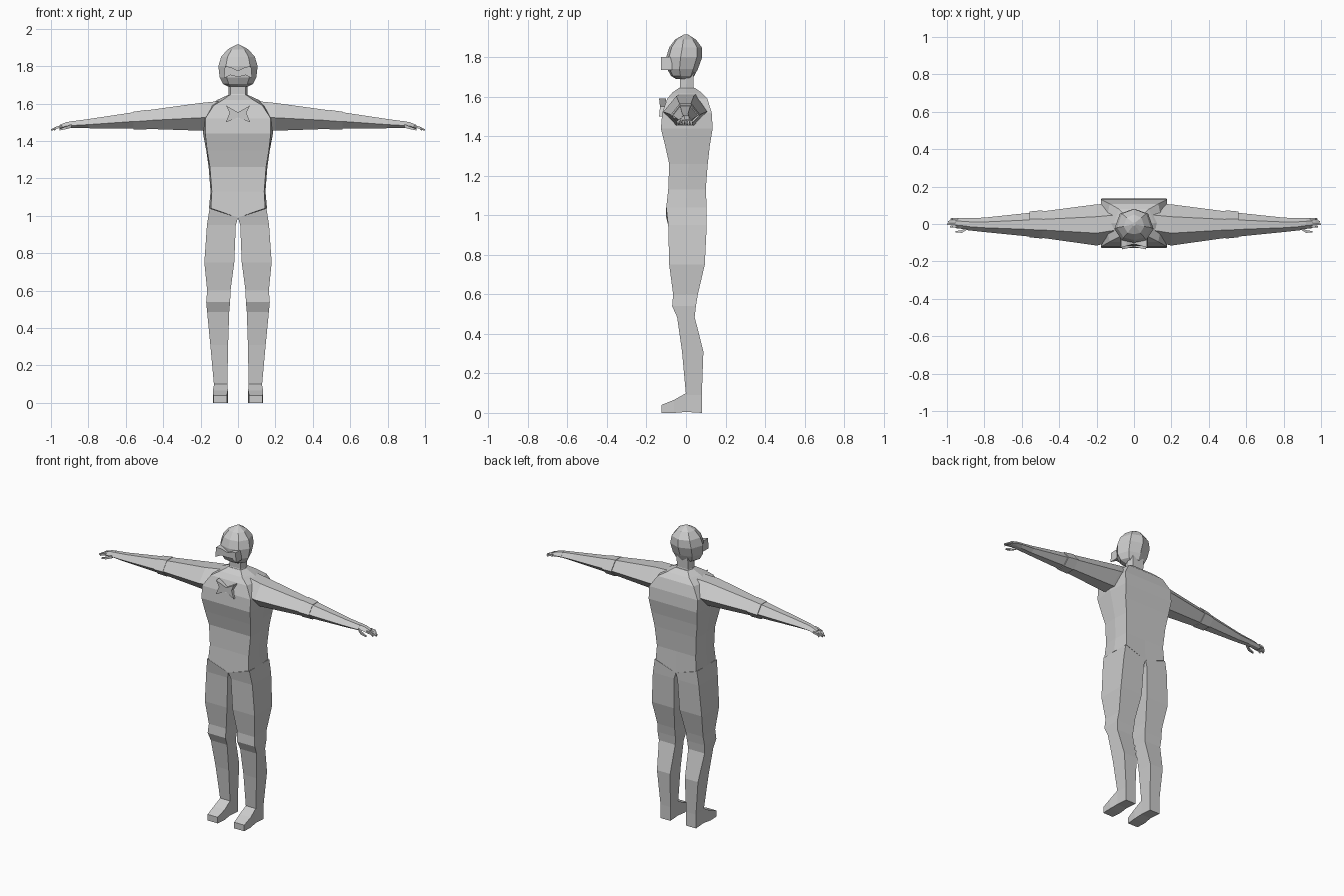
import bpy, bmesh

cube = bpy.data.objects.get("Cube")
if cube:
    bpy.data.objects.remove(cube)

grey = bpy.data.materials.new("plain grey")
grey.use_nodes = True
grey.diffuse_color = (0.6, 0.6, 0.6, 1)
grey.node_tree.nodes["Principled BSDF"].inputs["Base Color"].default_value = (0.6, 0.6, 0.6, 1)


def loft(name, rings, mirrored=False):
    """Skin a row of equal rings, cap both ends, optionally mirror across x."""
    bm = bmesh.new()
    loops = [[bm.verts.new(p) for p in ring] for ring in rings]
    n = len(loops[0])
    for a, b in zip(loops, loops[1:]):
        for i in range(n):
            j = (i + 1) % n
            bm.faces.new((a[i], a[j], b[j], b[i]))
    bm.faces.new(loops[0])
    bm.faces.new(loops[-1])
    bmesh.ops.recalc_face_normals(bm, faces=bm.faces)
    mesh = bpy.data.meshes.new(name)
    bm.to_mesh(mesh)
    bm.free()
    mesh.materials.append(grey)
    obj = bpy.data.objects.new(name, mesh)
    bpy.context.collection.objects.link(obj)
    if mirrored:
        obj.modifiers.new("mirror", "MIRROR").use_mirror_merge = False
    return obj


def body_ring(z, w, side, front, back, drop=0):
    """Eight points: flat front and back, slightly bulging sides."""
    mid = (front + back) / 2
    return [(0, front, z - drop), (w, front, z), (side, mid, z), (w, back, z),
            (0, back, z - drop), (-w, back, z), (-side, mid, z), (-w, front, z)]


def head_ring(z, w, front, back):
    mid = (front + back) / 2
    d = (back - front) / 2
    return [(0, front, z), (w * .62, mid - d * .85, z), (w, mid - d * .2, z),
            (w * .72, mid + d * .7, z), (0, back, z), (-w * .72, mid + d * .7, z),
            (-w, mid - d * .2, z), (-w * .62, mid - d * .85, z)]


def arm_ring(x, top, bottom, front, back):
    d = (back - front) * .3
    mid = (top + bottom) / 2 - .005
    return [(x, front, mid), (x, front + d, top), (x, back - d, top),
            (x, back, mid), (x, back - d, bottom), (x, front + d, bottom)]


def finger_ring(x, y, z, r):
    return [(x, y - r, z - r), (x, y + r, z - r), (x, y + r, z + r), (x, y - r, z + r)]


# Torso, with a V-shaped lower edge
loft("torso", [body_ring(*r) for r in (
    (1.04, .145, .155, -.10, .105, .05), (1.13, .14, .147, -.09, .10),
    (1.26, .15, .157, -.085, .11), (1.35, .165, .17, -.105, .12),
    (1.44, .175, .187, -.127, .135), (1.52, .175, .187, -.12, .13),
    (1.59, .13, .15, -.095, .108), (1.62, .08, .11, -.07, .08),
    (1.645, .045, .055, -.035, .045))])

# Neck and head
loft("neck", [body_ring(*r) for r in (
    (1.61, .05, .065, -.05, .06), (1.65, .04, .05, -.03, .037), (1.73, .04, .05, -.03, .04))])
loft("head", [head_ring(*r) for r in (
    (1.69, .05, -.05, .03), (1.705, .08, -.075, .042), (1.74, .098, -.095, .06),
    (1.80, .105, -.10, .082), (1.85, .09, -.085, .08), (1.89, .055, -.055, .05),
    (1.915, .008, -.01, .01))])

# Arms
loft("arm", [arm_ring(*r) for r in (
    (.08, 1.615, 1.46, -.09, .11), (.2, 1.603, 1.455, -.115, .105),
    (.5, 1.562, 1.465, -.073, .066), (.8, 1.517, 1.468, -.043, .034),
    (.89, 1.505, 1.47, -.033, .031))], True)
loft("elbow_cuff", [arm_ring(*r) for r in (
    (.49, 1.566, 1.46, -.078, .073), (.56, 1.556, 1.46, -.071, .067))], True)

# Hands
loft("palm", [arm_ring(*r) for r in (
    (.88, 1.507, 1.47, -.033, .031), (.92, 1.50, 1.468, -.026, .032),
    (.955, 1.485, 1.463, -.022, .032))], True)
for i, tip in enumerate((.985, 1.0, .995, .98)):
    y = -.014 + i * .0135
    loft(f"finger_{i + 1}", [finger_ring(.94, y, 1.477, .006),
                             finger_ring(.97, y, 1.472, .006),
                             finger_ring(tip, y, 1.459, .004)], True)
loft("thumb", [finger_ring(.89, -.02, 1.48, .009), finger_ring(.92, -.04, 1.47, .007),
               finger_ring(.955, -.042, 1.46, .004)], True)

# Legs: height, inner x, outer x, front, back, inner drop
leg_rows = (
    (1.04, 0, .152, -.10, .105, .05), (.95, .012, .166, -.09, .105, 0),
    (.75, .02, .18, -.085, .095, 0), (.6, .04, .165, -.065, .06, 0),
    (.54, .042, .17, -.07, .05, 0), (.485, .047, .165, -.045, .044, 0),
    (.31, .053, .148, -.02, .088, 0), (.09, .057, .128, 0, .08, 0))
loft("leg", [[(a, f, z - d), (b, f, z), (b, k, z), (a, k, z - d)]
             for z, a, b, f, k, d in leg_rows], True)

# Feet
loft("foot", [[(a, y, lo), (b, y, lo), (b, y, hi), (a, y, hi)] for y, a, b, lo, hi in (
    (.08, .057, .128, 0, .1), (0, .057, .128, .005, .1),
    (-.06, .054, .134, 0, .066), (-.125, .06, .132, 0, .04))], True)


def bow(name, outline, centre_y, tip_y, back_y):
    """Bow-shaped raised piece whose wing tips stand forward."""
    wide = max(abs(x) for x, z in outline)
    front = [(x, centre_y + (tip_y - centre_y) * abs(x) / wide, z) for x, z in outline]
    loft(name, [front, [(x, back_y, z) for x, z in outline]])


# Chest bow and face piece
bow("chest_bow", [(-.065, 1.59), (0, 1.553), (.065, 1.59), (.045, 1.55),
                  (.065, 1.50), (0, 1.525), (-.065, 1.50), (-.045, 1.55)],
    -.122, -.136, -.10)
bow("face_piece", [(-.07, 1.80), (-.04, 1.795), (0, 1.775), (.04, 1.795), (.07, 1.80),
                   (.075, 1.735), (.04, 1.752), (0, 1.742), (-.04, 1.752), (-.075, 1.735)],
    -.107, -.127, -.07)
